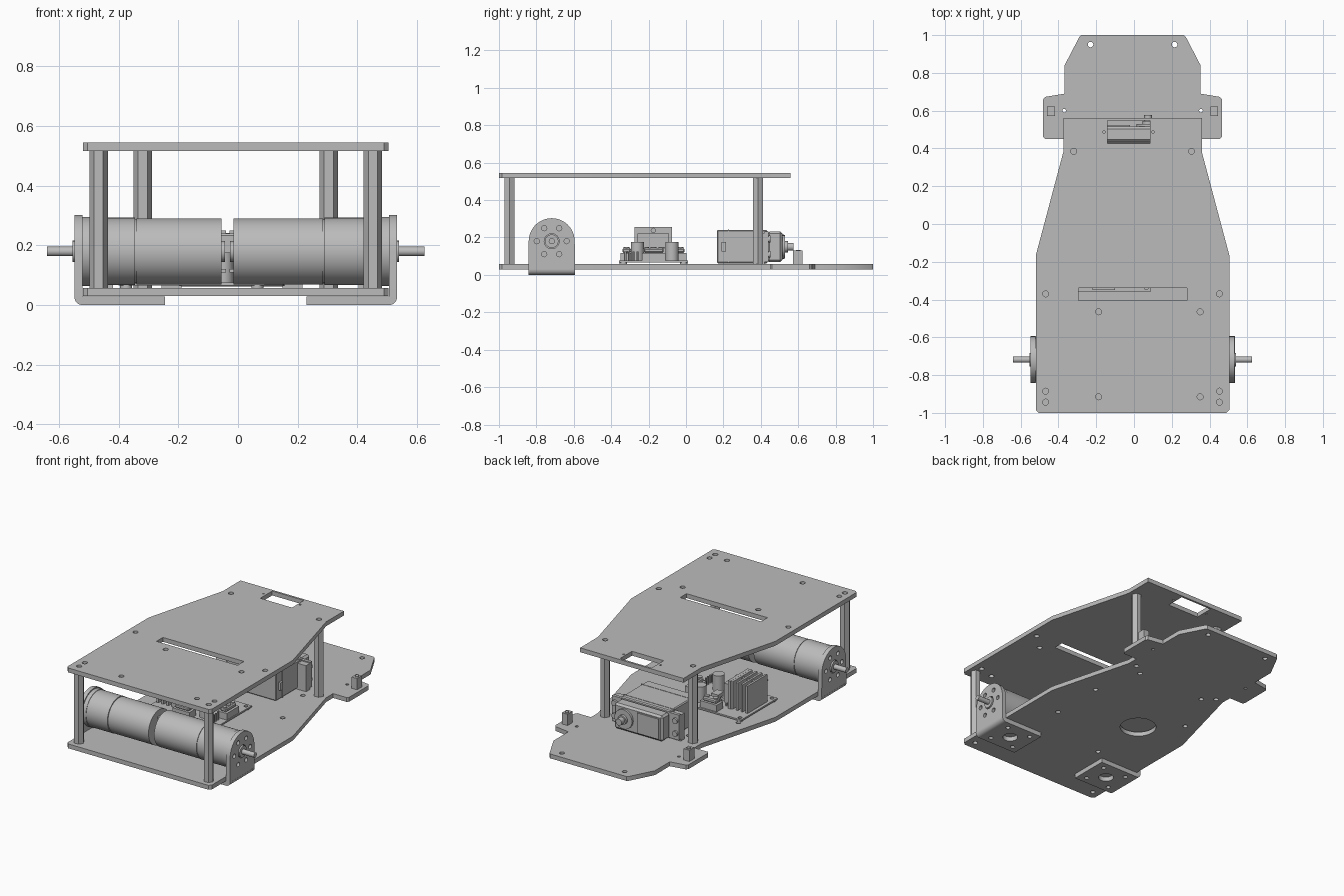
import bpy, bmesh, math
from mathutils import Matrix, Vector

cube = bpy.data.objects.get("Cube")
if cube:
    bpy.data.objects.remove(cube, do_unlink=True)

GREY = (0.5, 0.5, 0.5, 1)
mat = bpy.data.materials.new("plain grey")
mat.use_nodes = True
mat.diffuse_color = GREY
mat.node_tree.nodes["Principled BSDF"].inputs["Base Color"].default_value = GREY

# profile planes: (u, v, depth) mapped to world axes
PLANES = {"xy": Matrix.Identity(3),
          "yz": Matrix(((0, 0, 1), (1, 0, 0), (0, 1, 0))),
          "xz": Matrix(((1, 0, 0), (0, 0, -1), (0, 1, 0)))}
CX = -0.0075   # centre line of the chassis


def finish(name, bm):
    bmesh.ops.recalc_face_normals(bm, faces=bm.faces)
    me = bpy.data.meshes.new(name)
    bm.to_mesh(me)
    bm.free()
    me.materials.append(mat)
    me.shade_smooth()
    me.set_sharp_from_angle(angle=0.6)
    ob = bpy.data.objects.new(name, me)
    bpy.context.collection.objects.link(ob)
    return ob


def circle(u, v, r, n=16, start=0.0, sweep=math.tau):
    last = n if sweep == math.tau else n + 1
    return [(u + r * math.cos(start + sweep * i / n),
             v + r * math.sin(start + sweep * i / n)) for i in range(last)]


def rect(u0, u1, v0, v1):
    return [(u0, v0), (u1, v0), (u1, v1), (u0, v1)]


def plate(name, loops, w0, w1, plane="xy"):
    """Extrude an outline with holes between two depths of a plane."""
    cu = bpy.data.curves.new(name, "CURVE")
    cu.dimensions, cu.fill_mode, cu.extrude = "2D", "BOTH", abs(w1 - w0) / 2
    for loop in loops:
        sp = cu.splines.new("POLY")
        sp.points.add(len(loop) - 1)
        for p, (u, v) in zip(sp.points, loop):
            p.co = (u, v, 0, 1)
        sp.use_cyclic_u = True
    tmp = bpy.data.objects.new(name, cu)
    bpy.context.collection.objects.link(tmp)
    me = bpy.data.meshes.new_from_object(tmp)
    bpy.data.objects.remove(tmp, do_unlink=True)
    bm = bmesh.new()
    bm.from_mesh(me)
    bpy.data.meshes.remove(me)
    bpy.data.curves.remove(cu)
    bmesh.ops.remove_doubles(bm, verts=bm.verts, dist=1e-5)
    bmesh.ops.translate(bm, verts=bm.verts, vec=(0, 0, (w0 + w1) / 2))
    bmesh.ops.transform(bm, verts=bm.verts, matrix=PLANES[plane].to_4x4())
    return finish(name, bm)


def box(name, x0, x1, y0, y1, z0, z1, bevel=0.0):
    bm = bmesh.new()
    size = Matrix.Diagonal((x1 - x0, y1 - y0, z1 - z0, 1))
    mid = Matrix.Translation(((x0 + x1) / 2, (y0 + y1) / 2, (z0 + z1) / 2))
    bmesh.ops.create_cube(bm, size=1, matrix=mid @ size)
    if bevel:
        bmesh.ops.bevel(bm, geom=bm.edges[:], offset=bevel, segments=1, affect="EDGES")
    return finish(name, bm)


def rod(name, start, axis, length, r, n=24, r2=None, spin=0.0):
    bm = bmesh.new()
    d = Vector(axis)
    turn = d.to_track_quat("Z", "Y").to_matrix().to_4x4()
    m = Matrix.Translation(Vector(start) + d * length / 2) @ turn @ Matrix.Rotation(spin, 4, "Z")
    bmesh.ops.create_cone(bm, cap_ends=True, segments=n, radius1=r,
                          radius2=r if r2 is None else r2, depth=length, matrix=m)
    return finish(name, bm)


def mirrored(half):
    return [(CX + u, v) for u, v in half] + [(CX - u, v) for u, v in reversed(half)]


# decks
rear = [(0.497, -1), (0.512, -0.985), (0.512, -0.165), (0.367, 0.38)]
post_spots = [(CX + s * x, y) for s in (-1, 1) for x, y in ((0.46, -0.943), (0.312, 0.385))]
pairs = [(CX + s * 0.46, y) for s in (-1, 1) for y in (-0.37, -0.885)]
board_holes = [(x, y) for x in (-0.187, 0.35) for y in (-0.465, -0.915)]
plate("top_deck", [mirrored(rear + [(0.367, 0.56)]),
                   rect(-0.14, 0.085, 0.426, 0.547), rect(-0.295, 0.28, -0.405, -0.34)]
      + [circle(x, y, 0.016, 12) for x, y in post_spots + pairs + board_holes]
      + [circle(x, 0.487, 0.007, 8) for x in (-0.16, 0.1)], 0.517, 0.545)
nose = [(0.367, 0.45), (0.462, 0.45), (0.473, 0.461), (0.473, 0.66), (0.462, 0.673),
        (0.36, 0.69), (0.36, 0.84), (0.282, 0.99), (0.272, 1)]
low_holes = [(-0.23, 0.95), (0.215, 0.95), (0.31, 0.01), (0.31, -0.34), (-0.385, 0.02),
             (-0.18, -0.55), (-0.25, 0.33), (0.23, 0.33)]
plate("bottom_deck", [mirrored(rear + nose), circle(-0.175, -0.17, 0.108, 32)]
      + [circle(x, y, 0.015, 12) for x, y in post_spots + low_holes]
      + [circle(CX + s * 0.362, 0.6, 0.01, 8) for s in (-1, 1)], 0.03, 0.058)

# hexagonal posts between the decks
for x, y in post_spots:
    rod("deck_post", (x, y, 0.058), (0, 0, 1), 0.459, 0.031, 6, spin=math.pi / 2)

# sensor blocks on the nose tabs
for s in (-1, 1):
    x = CX + s * 0.432
    box("tab_block", x - 0.02, x + 0.02, 0.572, 0.622, 0.058, 0.13)
    rod("tab_block_pin", (x, 0.6, 0.13), (0, 0, 1), 0.004, 0.012, 12)

# drive motors with their angle brackets
MY, MZ = -0.718, 0.18
for s, joint, back, base_in in ((-1, -0.34, -0.055, -0.245), (1, 0.285, -0.015, 0.23)):
    inner, outer = CX + s * 0.513, CX + s * 0.54
    ax = (s, 0, 0)
    rod("motor_body", (back, MY, MZ), ax, abs(joint - back), 0.111, 48)
    rod("motor_joint_ring", (joint, MY, MZ), ax, 0.005, 0.107, 48)
    rod("motor_gearbox", (joint + s * 0.005, MY, MZ), ax, abs(inner - joint) - 0.03, 0.113, 48)
    rod("motor_flange", (inner - s * 0.025, MY, MZ), ax, 0.025, 0.116, 48)
    rod("motor_boss", (inner, MY, MZ), ax, 0.034, 0.036)
    rod("motor_shaft", (inner, MY, MZ), ax, 0.12, 0.016)
    rod("motor_rear_bearing", (back, MY, MZ), (-s, 0, 0), 0.012, 0.035)
    for dz in (-0.065, 0.065):
        box("motor_terminal", back - 0.014, back + 0.014, MY - 0.02, MY + 0.02,
            MZ + dz - 0.006, MZ + dz + 0.006)
    wall = [(MY - 0.125, 0.028), (MY + 0.125, 0.028)] + circle(MY, MZ, 0.123, 24, 0, math.pi)
    plate("bracket_wall", [wall, circle(MY, MZ, 0.04, 24)]
          + [circle(MY + 0.08 * math.cos(a), MZ + 0.08 * math.sin(a), 0.014, 12)
             for a in (i * math.pi / 3 for i in range(6))], inner, outer, "yz")
    bend = [(inner, 0.028)] + circle(inner, 0.028, 0.028, 6, -math.pi / 2, s * math.pi / 2)
    plate("bracket_bend", [bend], -MY - 0.125, -MY + 0.125, "xz")
    mx = (inner + base_in) / 2
    plate("bracket_base", [rect(min(inner, base_in), max(inner, base_in), MY - 0.125, MY + 0.125),
                           circle(mx, MY, 0.045, 24)]
          + [circle(mx + i * 0.085, MY + j * 0.08, 0.014, 12) for i in (-1, 1) for j in (-1, 1)],
          0, 0.029)

# steering servo lying on its side, output shaft forward
SX = -0.02
box("servo_case", SX - 0.175, SX + 0.175, 0.165, 0.435, 0.062, 0.24, 0.006)
box("servo_front_case", SX - 0.172, SX + 0.172, 0.435, 0.515, 0.068, 0.232, 0.012)
for y in (0.225, 0.4):
    box("servo_case_seam", SX - 0.178, SX + 0.178, y, y + 0.006, 0.064, 0.242)
for s in (-1, 1):
    ends = sorted((SX + s * 0.17, SX + s * 0.237))
    plate("servo_ear", [rect(*ends, 0.07, 0.232)]
          + [circle(SX + s * 0.215, z, 0.014, 12) for z in (0.11, 0.192)], -0.44, -0.42, "xz")
    box("servo_mount", *ends, 0.38, 0.42, 0.058, 0.225)
    for z in (0.11, 0.192):
        rod("servo_screw", (SX + s * 0.215, 0.435, z), (0, 1, 0), 0.018, 0.018, 12)
rod("servo_collar", (0.075, 0.515, 0.15), (0, 1, 0), 0.014, 0.062)
rod("servo_hub", (0.075, 0.525, 0.15), (0, 1, 0), 0.02, 0.03)
rod("servo_spline", (0.075, 0.54, 0.15), (0, 1, 0), 0.036, 0.021, 16)
box("servo_cover_step", SX - 0.15, SX, 0.515, 0.524, 0.085, 0.215)
box("servo_cable_outlet", SX + 0.174, SX + 0.19, 0.19, 0.215, 0.125, 0.175)

# motor driver board: heat sink, chip, terminals and small parts
plate("driver_board", [rect(-0.4, 0.09, -0.358, 0.012)]
      + [circle(x, y, 0.012, 12) for x in (-0.375, 0.065) for y in (-0.335, -0.012)],
      0.066, 0.076)
for x in (-0.375, 0.065):
    for y in (-0.335, -0.012):
        rod("board_spacer", (x, y, 0.058), (0, 0, 1), 0.009, 0.02, 12)
box("heat_sink_back", -0.265, -0.245, -0.275, -0.075, 0.076, 0.255)
box("heat_sink_web", -0.375, -0.26, -0.185, -0.165, 0.076, 0.245)
for i in range(4):
    x = -0.385 + i * 0.035
    box("heat_sink_fin", x, x + 0.014, -0.275, -0.075, 0.08, 0.255)
box("driver_chip", -0.245, -0.205, -0.26, -0.09, 0.1, 0.222)
rod("chip_screw", (-0.245, -0.175, 0.238), (1, 0, 0), 0.012, 0.014, 12)
for i in range(8):
    y = -0.25 + i * 0.021
    box("chip_leg", -0.222, -0.214, y, y + 0.008, 0.076, 0.1)


def terminal(x0, x1, y0, y1, along, count):
    """Screw terminal with a narrow top, on one edge of the board."""
    box("terminal_base", x0, x1, y0, y1, 0.076, 0.118)
    box("terminal_top", x0 + 0.01, x1 - 0.01, y0 + 0.01, y1 - 0.01, 0.118, 0.143, 0.006)
    for i in range(count):
        t = (i + 0.5) / count
        x = x0 + (x1 - x0) * t if along == "x" else (x0 + x1) / 2
        y = y0 + (y1 - y0) * t if along == "y" else (y0 + y1) / 2
        rod("terminal_screw", (x, y, 0.14), (0, 0, 1), 0.008, 0.016, 12)


terminal(-0.22, -0.1, -0.35, -0.285, "x", 2)
terminal(-0.22, -0.1, -0.062, 0.003, "x", 2)
terminal(0.02, 0.085, -0.235, -0.11, "y", 3)
for y in (-0.26, -0.075):
    rod("capacitor", (-0.05, y, 0.076), (0, 0, 1), 0.1, 0.035)
box("regulator", -0.13, -0.08, -0.2, -0.14, 0.076, 0.105)
for i in range(4):
    rod("pin_header", (0.04, -0.325 + i * 0.022, 0.076), (0, 0, 1), 0.05, 0.006, 6)
    box("diode", -0.17, -0.145, -0.255 + i * 0.045, -0.235 + i * 0.045, 0.076, 0.095)
